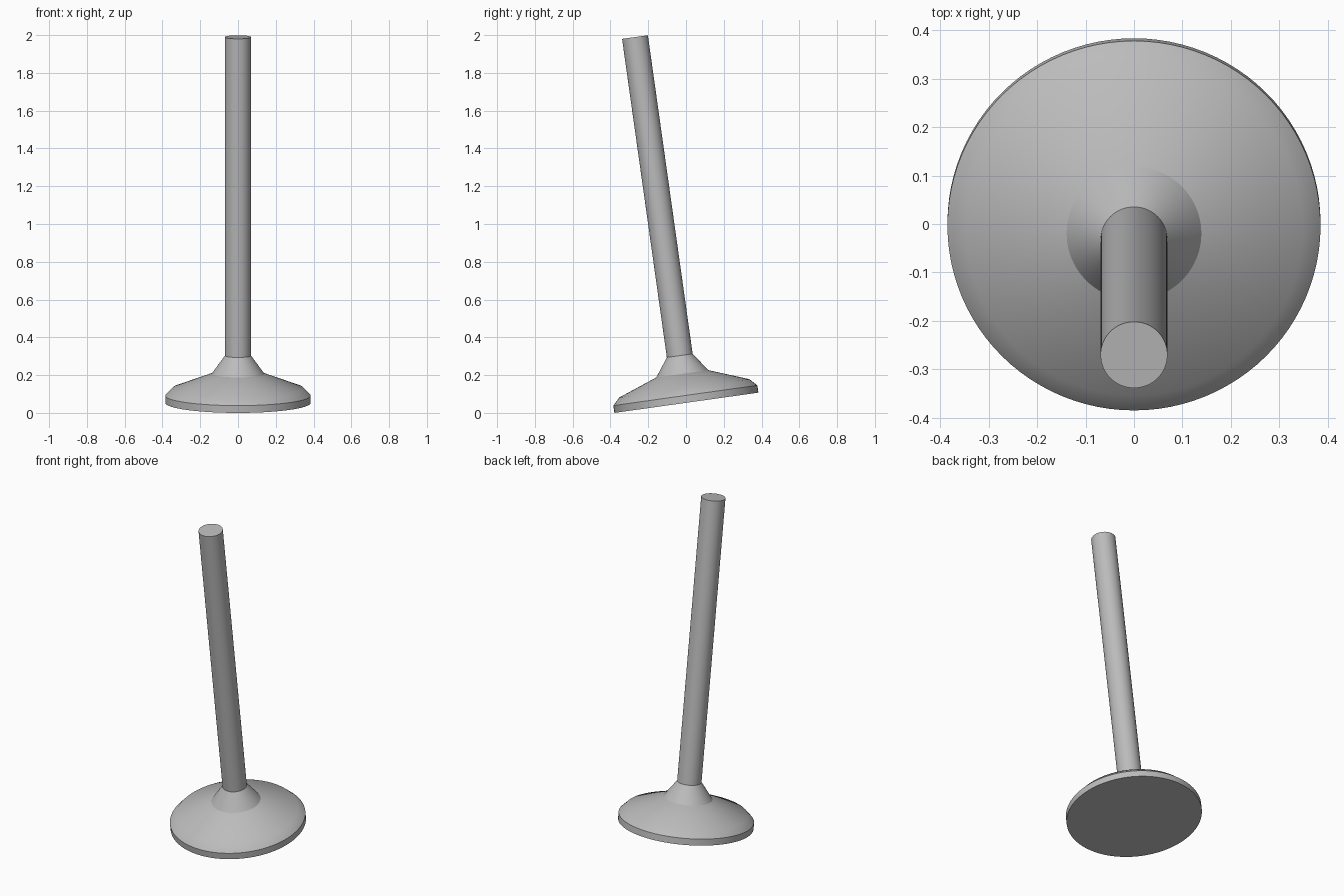
import bpy, bmesh, math
from mathutils import Matrix

default = bpy.data.objects.get("Cube")
if default:
    bpy.data.objects.remove(default, do_unlink=True)

SIDES = 96
TILT = math.radians(8)
HEAD_R, STEM_R = 0.385, 0.069
NECK_Z, LENGTH = 0.252, 1.955

# One plain grey metal
metal = bpy.data.materials.new("grey_metal")
metal.use_nodes = True
grey = (0.5, 0.5, 0.5, 1)
metal.diffuse_color = grey
metal.node_tree.nodes["Principled BSDF"].inputs["Base Color"].default_value = grey

# The whole piece leans forward, resting on the front edge of its disc
lean = Matrix.Translation((0, 0.002, HEAD_R * math.sin(TILT))) @ Matrix.Rotation(TILT, 4, "X")


def lathe(name, profile, cap_bottom=False, cap_top=False):
    """Turn a (radius, height) profile around the leaning axis."""
    bm = bmesh.new()
    rings = []
    for r, z in profile:
        angles = [2 * math.pi * i / SIDES for i in range(SIDES)]
        rings.append([bm.verts.new((r * math.cos(a), r * math.sin(a), z)) for a in angles])
    for low, high in zip(rings, rings[1:]):
        for i in range(SIDES):
            j = (i + 1) % SIDES
            bm.faces.new((low[i], low[j], high[j], high[i]))
    if cap_bottom:
        bm.faces.new(rings[0][::-1])
    if cap_top:
        bm.faces.new(rings[-1])
    mesh = bpy.data.meshes.new(name)
    bm.to_mesh(mesh)
    bm.free()
    mesh.materials.append(metal)
    obj = bpy.data.objects.new(name, mesh)
    bpy.context.collection.objects.link(obj)
    obj.matrix_world = lean
    bpy.ops.object.select_all(action="DESELECT")
    obj.select_set(True)
    bpy.context.view_layer.objects.active = obj
    bpy.ops.object.shade_smooth_by_angle(angle=math.radians(30))
    return obj


# Disc head: rim, bevelled edge, shallow cone and steep neck
lathe("valve_head", [(HEAD_R, 0), (HEAD_R, 0.039), (0.348, 0.077),
                     (0.139, 0.155), (STEM_R, NECK_Z)], cap_bottom=True)

# Long straight stem
lathe("valve_stem", [(STEM_R, NECK_Z), (STEM_R, LENGTH)], cap_top=True)
